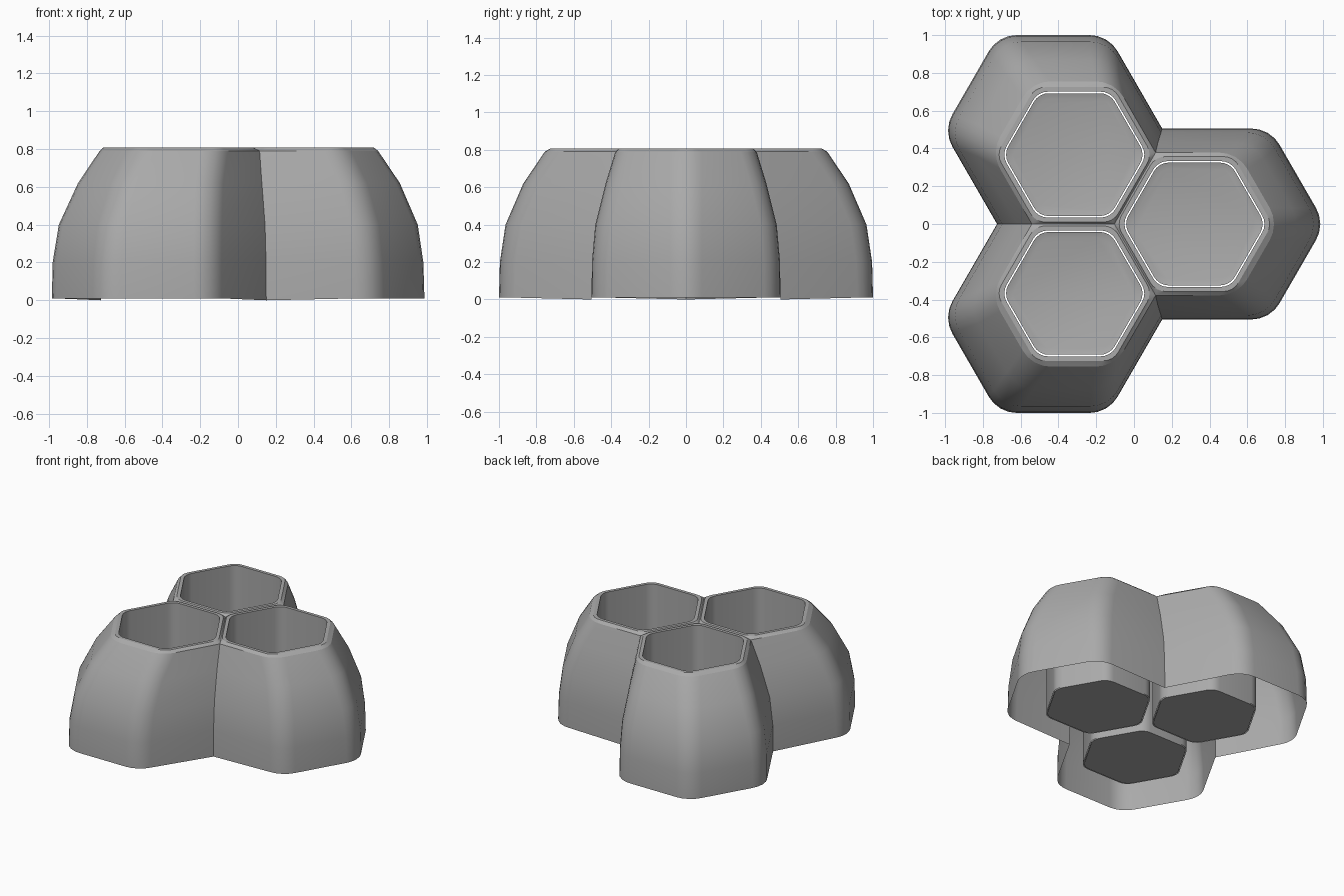
import bpy, bmesh, math
from mathutils import Vector, Matrix

if "Cube" in bpy.data.objects:
    bpy.data.objects.remove(bpy.data.objects["Cube"])

grey = bpy.data.materials.new("mid_grey")
grey.diffuse_color = (0.4, 0.4, 0.4, 1)
grey.use_nodes = True
grey.node_tree.nodes["Principled BSDF"].inputs["Base Color"].default_value = grey.diffuse_color

# Height, outer face distance, side face distance, cluster axis x
LEVELS = [(0.01, 1.0, 0.505, -0.142), (0.2, 0.995, 0.503, -0.142),
          (0.4, 0.965, 0.485, -0.137), (0.62, 0.87, 0.43, -0.122),
          (0.79, 0.755, 0.378, -0.104)]
TOP_Z, TOP_AXIS, CUP_X = 0.808, -0.104, 0.424


def fillet(a, p, b, r, n=4):
    """Round corner p of a 120 degree bend with radius r."""
    t = r * math.tan(math.radians(30))
    u, v = (a - p).normalized(), (b - p).normalized()
    c = p + (u + v).normalized() * r / math.cos(math.radians(30))
    s, e = p + u * t - c, p + v * t - c
    return [c + s.lerp(e, i / n).normalized() * r for i in range(n + 1)]


def outline(d, s, r=0.17):
    """Outer edge of one lobe, from seam to seam."""
    c30 = math.cos(math.radians(30))
    seam, tip = s / math.tan(math.radians(60)), d / c30
    side = tip - s * math.tan(math.radians(30))
    p = [Vector(q) for q in ((seam, -s), (side, -s), (tip, 0), (side, s), (seam, s))]
    pts = [p[0]]
    for i in (1, 2, 3):
        pts += fillet(p[i - 1], p[i], p[i + 1], r)
    return pts + [p[4]]


def hexagon(apothem, r=0.09):
    """Rounded hexagon around the cup centre."""
    big = apothem / math.cos(math.radians(30))
    p = [Vector((CUP_X + big * math.cos(math.radians(60 * i)),
                 big * math.sin(math.radians(60 * i)))) for i in range(6)]
    pts = []
    for i in range(6):
        pts += fillet(p[i - 1], p[i], p[(i + 1) % 6], r)
    return pts


def ring(bm, pts, z, axis, rot):
    out = []
    for p in pts:
        q = rot @ Vector((p.x, p.y, 0))
        out.append(bm.verts.new((q.x + axis, q.y, z)))
    return out


def bridge(bm, a, b, closed=True):
    n = len(a)
    for i in range(n if closed else n - 1):
        j = (i + 1) % n
        bm.faces.new((a[i], a[j], b[j], b[i]))


def finish(bm, name):
    me = bpy.data.meshes.new(name)
    bm.to_mesh(me)
    bm.free()
    me.materials.append(grey)
    ob = bpy.data.objects.new(name, me)
    bpy.context.collection.objects.link(ob)
    bpy.ops.object.select_all(action='DESELECT')
    ob.select_set(True)
    bpy.context.view_layer.objects.active = ob
    bpy.ops.object.shade_smooth_by_angle(angle=math.radians(32))


for k in range(3):
    rot = Matrix.Rotation(math.radians(120 * k), 3, 'Z')

    # Curved outer wall, open underneath
    bm = bmesh.new()
    rows = [ring(bm, outline(d, s), z, ax, rot) for z, d, s, ax in LEVELS]
    for a, b in zip(rows, rows[1:]):
        bridge(bm, a, b, closed=False)
    rows[0][0].co.z = rows[0][-1].co.z = 0
    finish(bm, "outer_wall_%d" % (k + 1))

    # Shoulder from the wall and seams up to the rim
    bm = bmesh.new()
    z, d, s, ax = LEVELS[-1]
    edge = ring(bm, outline(d, s) + [Vector((0, 0))], z, ax, rot)
    rim = ring(bm, hexagon(0.357), TOP_Z, TOP_AXIS, rot)
    edges = [bm.edges.new((l[i], l[(i + 1) % len(l)]))
             for l in (edge, rim) for i in range(len(l))]
    bmesh.ops.triangle_fill(bm, edges=edges, use_beauty=True, normal=(0, 0, 1))
    for f in bm.faces:
        f.normal_update()
        if f.normal.z < 0:
            f.normal_flip()
    finish(bm, "shoulder_%d" % (k + 1))

    # Flat rim and straight cup wall
    bm = bmesh.new()
    r1 = ring(bm, hexagon(0.357), TOP_Z, TOP_AXIS, rot)
    r2 = ring(bm, hexagon(0.333), TOP_Z, TOP_AXIS, rot)
    r3 = ring(bm, hexagon(0.333), 0.012, TOP_AXIS, rot)
    bridge(bm, r1, r2)
    bridge(bm, r2, r3)
    finish(bm, "cup_wall_%d" % (k + 1))

    # Floor plate with a raised edge and a narrow gap around it
    bm = bmesh.new()
    f1 = ring(bm, hexagon(0.325), 0.012, TOP_AXIS, rot)
    f2 = ring(bm, hexagon(0.325), 0.03, TOP_AXIS, rot)
    f3 = ring(bm, hexagon(0.295), 0.02, TOP_AXIS, rot)
    bridge(bm, f1, f2)
    bridge(bm, f2, f3)
    bm.faces.new(f3)
    bm.faces.new(f1[::-1])
    finish(bm, "cup_floor_%d" % (k + 1))
